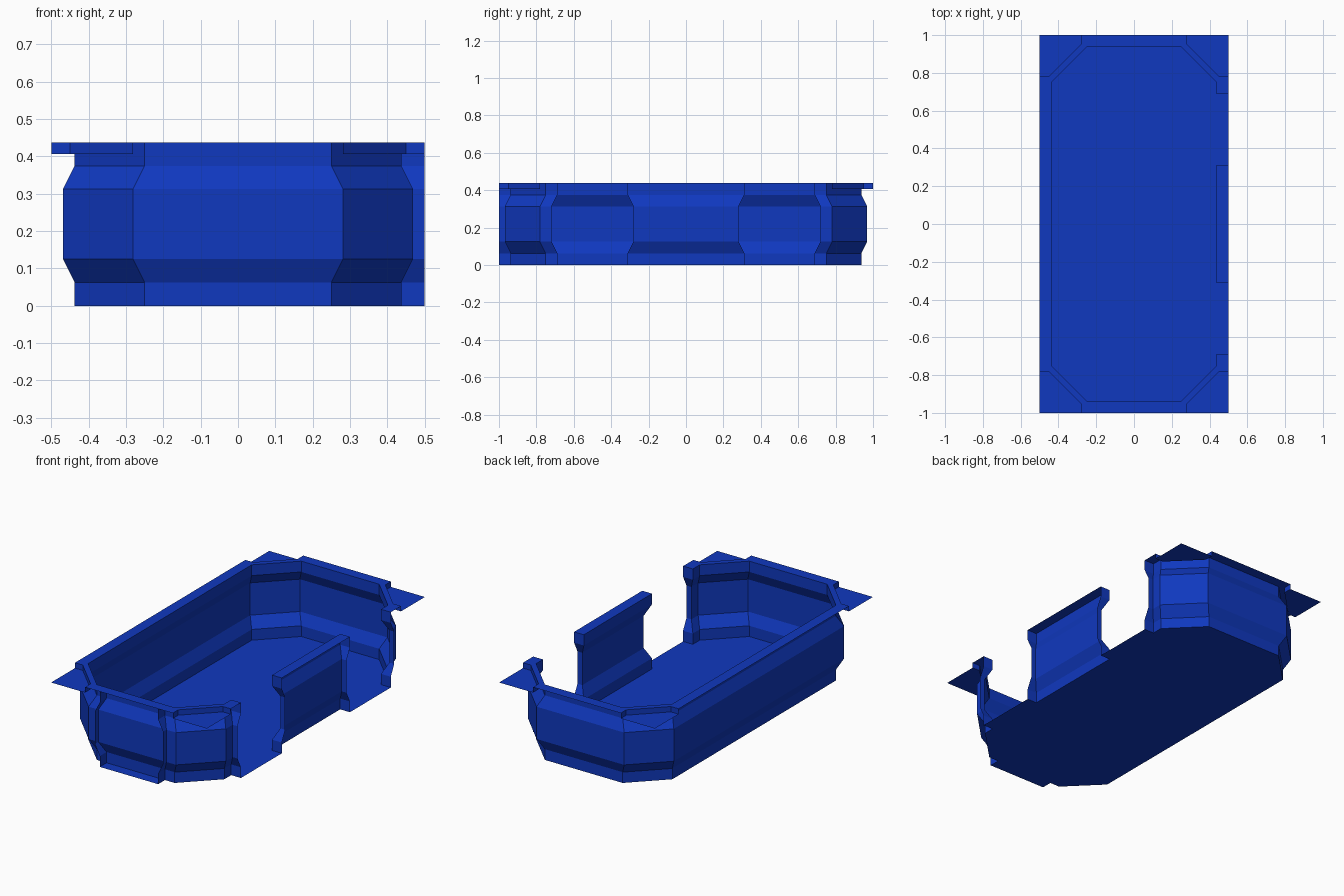
import bpy
import bmesh

if "Cube" in bpy.data.objects:
    bpy.data.objects.remove(bpy.data.objects["Cube"])

BLUE = bpy.data.materials.new("deep blue")
BLUE.use_nodes = True
COLOUR = (0.005, 0.04, 0.52, 1)
BLUE.diffuse_color = COLOUR
BLUE.node_tree.nodes["Principled BSDF"].inputs["Base Color"].default_value = COLOUR

U = 1 / 16            # plan module
TOP = 7 * U           # rim height
LEDGE = 6.5 * U       # corner plate height
# wall section: height, share of the sideways bulge
SECTION = [(0, 0), (U, 0), (2 * U, 1), (5 * U, 1), (6 * U, 0), (TOP, 0)]


def finish(name, bm):
    bmesh.ops.remove_doubles(bm, verts=bm.verts, dist=0.0005)
    mesh = bpy.data.meshes.new(name)
    bm.to_mesh(mesh)
    bm.free()
    mesh.materials.append(BLUE)
    obj = bpy.data.objects.new(name, mesh)
    bpy.context.collection.objects.link(obj)


def sheet(bm, points, z):
    bm.faces.new([bm.verts.new((x * U, y * U, z)) for x, y in points])


def wall(name, stations):
    """Sweep the section along stations of (x, y, bulge x, bulge y) in modules."""
    bm = bmesh.new()
    rows = [[bm.verts.new(((x + bx * t / 2) * U, (y + by * t / 2) * U, z))
             for z, t in SECTION] for x, y, bx, by in stations]
    for a, b in zip(rows, rows[1:]):
        for i in range(len(SECTION) - 1):
            bm.faces.new((a[i], b[i], b[i + 1], a[i + 1]))
    finish(name, bm)


# Main wall, running round from one doorway jamb to the other
half = [(8, 11, 0, 1), (7, 11, 1, 1), (7, 12, 1, 1), (4, 15, 1, 1),
        (-4, 15, -1, 1), (-7, 12, -1, 1)]
wall("main_wall", half + [(x, -y, bx, -by) for x, y, bx, by in reversed(half)])

# Wall panel between the two side doorways
wall("side_panel", [(8, -5, 0, 1), (7, -5, 1, 1), (7, 5, 1, -1), (8, 5, 0, -1)])

# Jambs standing out from the front wall
for side, s in (("left", 1), ("right", -1)):
    wall("front_jamb_" + side, [(3 * s, -16, s, 0), (3 * s, -15, s, -1)])

# Floor with its thresholds
bm = bmesh.new()
sheet(bm, [(7, 12), (4, 15), (-4, 15), (-7, 12),
           (-7, -12), (-4, -15), (4, -15), (7, -12)], 0)
for s in (1, -1):
    sheet(bm, [(7, 5 * s), (8, 5 * s), (8, 11 * s), (7, 11 * s)], 0)
sheet(bm, [(-3, -16), (3, -16), (3, -15), (-3, -15)], 0)
finish("floor", bm)

# Rim strips along the walls
bm = bmesh.new()
sheet(bm, [(-8, -12.5), (-7, -12.5), (-7, 12.5), (-8, 12.5)], TOP)
sheet(bm, [(7, -5), (8, -5), (8, 5), (7, 5)], TOP)
for s in (1, -1):
    sheet(bm, [(-4.5, 15 * s), (4.5, 15 * s), (4.5, 16 * s), (-4.5, 16 * s)], TOP)
    sheet(bm, [(7, 11 * s), (8, 11 * s), (8, 12.5 * s), (7, 12.5 * s)], TOP)
# Slanted rim strips with a step down to the corner plates
for sx in (1, -1):
    for sy in (1, -1):
        edge = [(4.5 * sx, 16 * sy), (4.5 * sx, 15.2 * sy),
                (7.2 * sx, 12.5 * sy), (8 * sx, 12.5 * sy)]
        sheet(bm, [(4 * sx, 15 * sy), (4.5 * sx, 15 * sy), edge[1], edge[2],
                   (7 * sx, 12.5 * sy), (7 * sx, 12 * sy)], TOP)
        for (ax, ay), (bx, by) in zip(edge, edge[1:]):
            bm.faces.new([bm.verts.new((x * U, y * U, z)) for x, y, z in
                          ((ax, ay, LEDGE), (bx, by, LEDGE), (bx, by, TOP), (ax, ay, TOP))])
finish("rim", bm)

# Corner plates
bm = bmesh.new()
for sx in (1, -1):
    for sy in (1, -1):
        sheet(bm, [(8 * sx, 16 * sy), (4.5 * sx, 16 * sy), (4.5 * sx, 15.2 * sy),
                   (7.2 * sx, 12.5 * sy), (8 * sx, 12.5 * sy)], LEDGE)
finish("corner_plates", bm)
